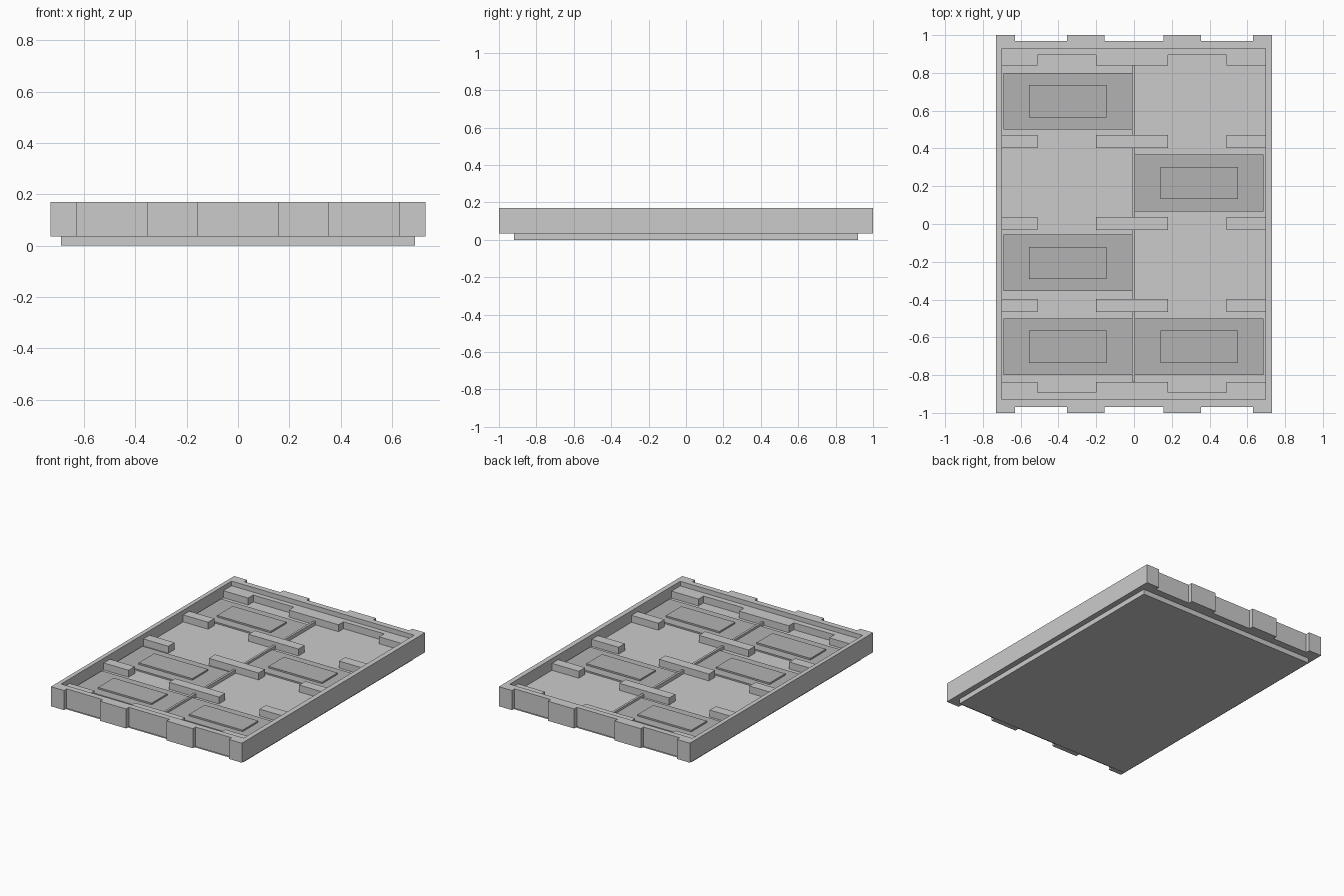
import bpy, bmesh

if "Cube" in bpy.data.objects:
    bpy.data.objects.remove(bpy.data.objects["Cube"])

BASE_Z, FLOOR_Z, BLOCK_Z, RIM_Z = 0.035, 0.09, 0.138, 0.17


def prism(name, outline, z0, z1):
    """Extrude a closed xy outline from z0 to z1."""
    bm = bmesh.new()
    face = bm.faces.new([bm.verts.new((x, y, z0)) for x, y in outline])
    ext = bmesh.ops.extrude_face_region(bm, geom=[face])
    for v in ext["geom"]:
        if isinstance(v, bmesh.types.BMVert):
            v.co.z = z1
    bmesh.ops.recalc_face_normals(bm, faces=bm.faces)
    mesh = bpy.data.meshes.new(name)
    bm.to_mesh(mesh)
    bm.free()
    obj = bpy.data.objects.new(name, mesh)
    bpy.context.collection.objects.link(obj)
    return obj


def box(name, x0, x1, y0, y1, z0, z1):
    return prism(name, [(x0, y0), (x1, y0), (x1, y1), (x0, y1)], z0, z1)


# Stepped base
box("base_plate", -0.69, 0.69, -0.92, 0.92, 0, BASE_Z)

# Tray body with raised tabs along both short ends
half = [(0.155, 0.97), (0.155, 1), (0.355, 1), (0.355, 0.97),
        (0.63, 0.97), (0.63, 1), (0.73, 1)]
right = [(x, -y) for x, y in half] + half[::-1]
outline = right + [(-x, -y) for x, y in right]
tray = prism("tray_body", outline, BASE_Z, RIM_Z)

# Hollow out the tray
cutter = box("cavity_cutter", -0.70, 0.695, -0.93, 0.93, FLOOR_Z, 0.3)
cutter.hide_render = True
mod = tray.modifiers.new("cavity", "BOOLEAN")
mod.operation = "DIFFERENCE"
mod.solver = "EXACT"
mod.object = cutter
bpy.context.view_layer.objects.active = tray
bpy.ops.object.modifier_apply(modifier=mod.name)
bpy.data.objects.remove(cutter)

# Notched strips at both ends of the cavity
notched = [(-0.70, 0.93), (-0.70, 0.84), (-0.51, 0.84), (-0.51, 0.895),
           (-0.20, 0.895), (-0.20, 0.84), (0.18, 0.84), (0.18, 0.895),
           (0.49, 0.895), (0.49, 0.84), (0.695, 0.84), (0.695, 0.93)]
prism("back_strip", notched, FLOOR_Z, BLOCK_Z)
prism("front_strip", [(x, 0.004 - y if y < 0.93 else -y) for x, y in notched],
      FLOOR_Z, BLOCK_Z)

# Spacer blocks in three rows: side, centre, side
for row, y in enumerate((-0.432, 0.002, 0.436)):
    for part, x0, x1 in (("left", -0.70, -0.51), ("centre", -0.20, 0.18),
                         ("right", 0.49, 0.695)):
        box(f"{part}_spacer_{row}", x0, x1, y - 0.034, y + 0.034, FLOOR_Z, BLOCK_Z)

# Thin centre divider between the spacers
for i, (y0, y1) in enumerate(((-0.835, -0.466), (-0.398, -0.032),
                              (0.036, 0.402), (0.47, 0.84))):
    box(f"divider_{i}", -0.01, 0.005, y0, y1, FLOOR_Z, 0.115)

# Flat cards, each with a smaller raised panel
grey = bpy.data.materials.new("card_grey")
grey.diffuse_color = (0.45, 0.45, 0.45, 1)
grey.use_nodes = True
grey.node_tree.nodes["Principled BSDF"].inputs["Base Color"].default_value = grey.diffuse_color
cards = ((-0.35, 0.65), (-0.35, -0.206), (-0.35, -0.65), (0.345, 0.217), (0.345, -0.65))
for i, (x, y) in enumerate(cards):
    for name, w, d, z0, z1 in (("card", 0.34, 0.15, FLOOR_Z, 0.1),
                               ("card_panel", 0.205, 0.085, 0.1, 0.111)):
        obj = box(f"{name}_{i}", x - w, x + w, y - d, y + d, z0, z1)
        obj.data.materials.append(grey)
